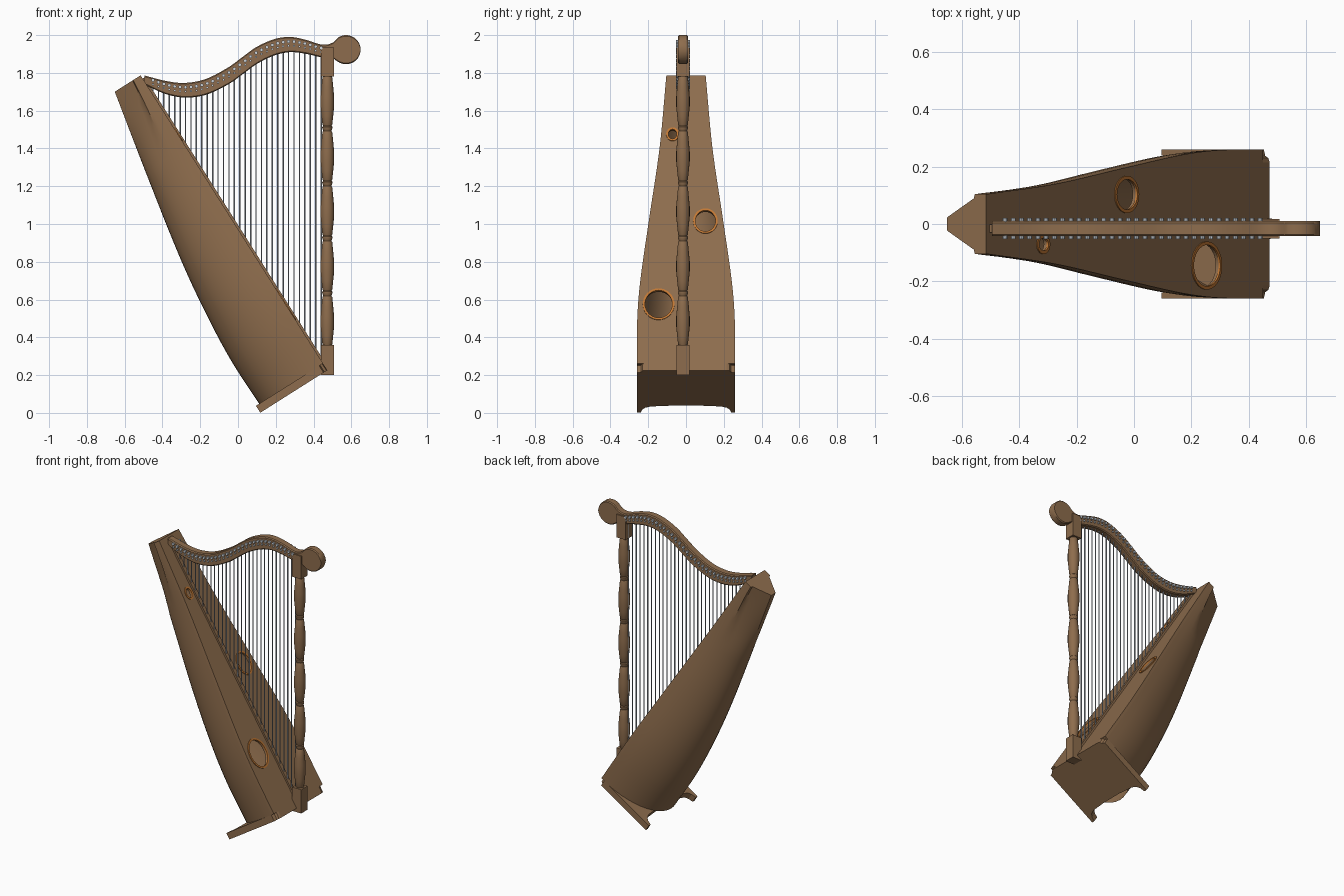
import bpy, bmesh, math
from mathutils import Vector

cube = bpy.data.objects.get("Cube")
if cube:
    bpy.data.objects.remove(cube, do_unlink=True)


def material(name, color):
    m = bpy.data.materials.new(name)
    m.use_nodes = True
    m.diffuse_color = (*color, 1)
    m.node_tree.nodes["Principled BSDF"].inputs["Base Color"].default_value = (*color, 1)
    return m


WOOD = material("brown wood", (0.27, 0.152, 0.074))
RIM = material("orange wood rim", (0.54, 0.19, 0.035))
STRING = material("grey string", (0.45, 0.5, 0.57))
PIN = material("steel pin", (0.62, 0.67, 0.72))

# Soundbox frame: u runs up the board, y sideways, n into the box
ORIGIN = Vector((0.45, 0, 0.262))
UP = Vector((-0.535, 0, 0.845)).normalized()
BACK = Vector((-UP.z, 0, UP.x))
PLANE_Y = -0.016


def local(u, y, n):
    return ORIGIN + UP * u + BACK * n + Vector((0, y, 0))


def curve(points, x):
    """Smooth cubic interpolation through rows of (x, value)."""
    last = len(points) - 1
    slope = lambda i: ((points[min(i + 1, last)][1] - points[max(i - 1, 0)][1])
                       / (points[min(i + 1, last)][0] - points[max(i - 1, 0)][0]))
    i = max(k for k in range(last) if k == 0 or points[k][0] <= x)
    h = points[i + 1][0] - points[i][0]
    t = (x - points[i][0]) / h
    a, b = points[i][1], points[i + 1][1]
    return (a * (1 + 2 * t) * (1 - t) ** 2 + b * t * t * (3 - 2 * t)
            + h * slope(i) * t * (1 - t) ** 2 - h * slope(i + 1) * t * t * (1 - t))


def finish(bm, name, mat, smooth=False):
    bmesh.ops.recalc_face_normals(bm, faces=bm.faces)
    mesh = bpy.data.meshes.new(name)
    bm.to_mesh(mesh)
    bm.free()
    obj = bpy.data.objects.new(name, mesh)
    bpy.context.collection.objects.link(obj)
    mesh.materials.append(mat)
    bpy.ops.object.select_all(action='DESELECT')
    obj.select_set(True)
    bpy.context.view_layer.objects.active = obj
    if smooth:
        bpy.ops.object.shade_smooth_by_angle(angle=math.radians(30))
    return obj


def loft(rings, name, mat, smooth=True, closed=True, caps=(True, True), wrap=False):
    """Skin a list of rings of points."""
    bm = bmesh.new()
    rows = [[bm.verts.new(p) for p in ring] for ring in rings]
    size = len(rows[0])
    pairs = list(zip(rows, rows[1:])) + ([(rows[-1], rows[0])] if wrap else [])
    for a, b in pairs:
        for k in range(size if closed else size - 1):
            j = (k + 1) % size
            bm.faces.new((a[k], a[j], b[j], b[k]))
    if caps[0]:
        bm.faces.new(rows[0])
    if caps[1]:
        bm.faces.new(rows[-1])
    return finish(bm, name, mat, smooth)


def rod(bm, a, b, radius, sides):
    a, b = Vector(a), Vector(b)
    rot = (b - a).to_track_quat('Z', 'Y').to_matrix().to_4x4()
    rot.translation = (a + b) / 2
    bmesh.ops.create_cone(bm, cap_ends=True, segments=sides, radius1=radius,
                          radius2=radius, depth=(b - a).length, matrix=rot)


def box(name, x, z, half):
    ring = lambda h: [(x + sx * half, PLANE_Y + sy * half, h)
                      for sx, sy in ((-1, -1), (1, -1), (1, 1), (-1, 1))]
    return loft([ring(z[0]), ring(z[1])], name, WOOD, smooth=False)


# Soundbox: rounded back turning into a five-sided top
WIDTH = [(0, .26), (.28, .258), (.51, .243), (.9, .196), (1.35, .14), (1.805, .104)]
DEPTH = [(0, .4), (.28, .403), (.58, .38), (.88, .34), (1.35, .253), (1.805, .162)]
TOP, BOARD, STEPS, SIDES = 1.805, 0.018, 28, 24


def section(u):
    w, d = curve(WIDTH, u), curve(DEPTH, u)
    blend = min(1, max(0, (u - 1.35) / 0.43))
    points = []
    for k in range(SIDES + 1):
        ang = math.pi * k / SIDES
        rounded = Vector((math.cos(ang), math.sin(ang)))
        m = min(k, SIDES - k)
        if m <= 3:
            flat = Vector((1, .2 * m / 3))
        elif m <= 11:
            flat = Vector((.86, .23)).lerp(Vector((.22, 1)), (m - 4) / 7)
        else:
            flat = Vector((0, 1))
        if k > SIDES / 2:
            flat.x = -flat.x
        p = rounded.lerp(flat, blend)
        points.append(local(u, p.x * w, BOARD + p.y * (d - BOARD)))
    return points


levels = [TOP * i / STEPS for i in range(STEPS + 1)]
loft([section(u) for u in levels], "soundbox_back", WOOD, closed=False, caps=(False, True))

# Soundboard with three oval holes
board = loft([[local(u, sy * curve(WIDTH, u), n)
               for sy, n in ((-1, 0), (1, 0), (1, BOARD), (-1, BOARD))] for u in levels],
             "soundboard", WOOD, smooth=False)


def oval(u, y, ru, ry, n):
    return [local(u + ru * math.sin(a), y + ry * math.cos(a), n)
            for a in (2 * math.pi * k / 32 for k in range(32))]


for i, (u, y, ru, ry) in enumerate([(.37, -.145, .09, .076), (.891, .103, .07, .057),
                                    (1.435, -.071, .034, .026)]):
    cutter = loft([oval(u, y, ru, ry, -.05), oval(u, y, ru, ry, .05)], "hole_cutter", WOOD)
    cutter.hide_render = True
    bpy.context.view_layer.objects.active = board
    cut = board.modifiers.new("hole", 'BOOLEAN')
    cut.operation, cut.solver, cut.object = 'DIFFERENCE', 'EXACT', cutter
    bpy.ops.object.modifier_apply(modifier=cut.name)
    bpy.data.objects.remove(cutter, do_unlink=True)
    loft([oval(u, y, ru + g, ry + g, n) for g, n in
          ((.008, -.004), (.008, .004), (-.004, .004), (-.004, -.004))],
         f"sound_hole_rim_{i + 1}", RIM, caps=(False, False), wrap=True)

# String rib along the middle of the board
loft([[local(u, PLANE_Y + sy * .014, n) for sy, n in ((-1, -.012), (1, -.012), (1, .002), (-1, .002))]
      for u in (0, TOP - .02)], "string_rib", WOOD, smooth=False)

# Base plate with a scooped rear edge
half = [(.215, 0), (.23, .005), (.238, .018), (.26, .024), (.26, .42), (.24, .42),
        (.232, .39), (.215, .37), (.185, .358), (.075, .35)]
outline = half + [(-y, n) for y, n in reversed(half)]
loft([[local(u, y, n) for y, n in outline] for u in (-.043, 0)], "base_plate", WOOD, smooth=False)

# Turned column between two square blocks
COL_X, LOW, SPAN, TURNS = 0.473, 0.336, 0.291, 5
box("column_foot", COL_X, (0.2, 0.36), .034)
box("column_head", COL_X, (1.78, 1.935), .034)
baluster = [(0, .024), (.025, .027), (.05, .027), (.065, .022), (.09, .026), (.25, .031),
            (.42, .036), (.6, .036), (.78, .031), (.95, .026), (.975, .022)]
profile = [(r, LOW + SPAN * (t + f)) for t in range(TURNS) for f, r in baluster]
loft([[(COL_X + r * math.cos(a), PLANE_Y + r * math.sin(a), z)
       for a in (2 * math.pi * k / 16 for k in range(16))] for r, z in profile],
     "turned_column", WOOD)

# Curved neck flowing into a round scroll: centre height and half height along x
CENTRE = [(-.495, 1.762), (-.38, 1.722), (-.28, 1.708), (-.17, 1.726), (-.05, 1.785), (.02, 1.835),
          (.1, 1.893), (.2, 1.938), (.28, 1.95), (.36, 1.938), (.45, 1.915), (.53, 1.922)]
HALF = [(-.495, .024), (-.38, .035), (-.17, .042), (.02, .046), (.2, .043), (.36, .037),
        (.45, .034), (.5, .041), (.53, .064)]
EDGE, THICK, SCROLL = .006, .026, .077


def neck_ring(x, z, h):
    corners = [(-THICK, -h + EDGE), (-THICK + EDGE, -h), (THICK - EDGE, -h), (THICK, -h + EDGE)]
    corners += [(y, -v) for y, v in reversed(corners)]
    return [(x, PLANE_Y + y, z + v) for y, v in corners]


neck_x = [-.495 + 1.02 * i / 52 for i in range(53)]
scroll_angles = [2.13 - 2.03 * i / 20 for i in range(21)]
loft([neck_ring(x, curve(CENTRE, x), curve(HALF, x)) for x in neck_x]
     + [neck_ring(.572 + SCROLL * math.cos(a), 1.923, SCROLL * math.sin(a)) for a in scroll_angles],
     "neck_and_scroll", WOOD)

# Strings, tuning pins and the smaller bridge pins below them
strings, pins = bmesh.new(), bmesh.new()
COUNT = 32
for i in range(COUNT):
    x = -.45 + .89 * i / (COUNT - 1)
    z = curve(CENTRE, x)
    foot = ORIGIN.z + (ORIGIN.x - x) * UP.z / -UP.x
    rod(strings, (x, PLANE_Y, foot), (x, PLANE_Y, z), .0035, 8)
    for lift, radius, reach in ((.016, .009, .037), (-.006, .006, .034)):
        rod(pins, (x, PLANE_Y - reach, z + lift), (x, PLANE_Y + reach, z + lift), radius, 10)
finish(strings, "strings", STRING, True)
finish(pins, "tuning_pins", PIN, True)
